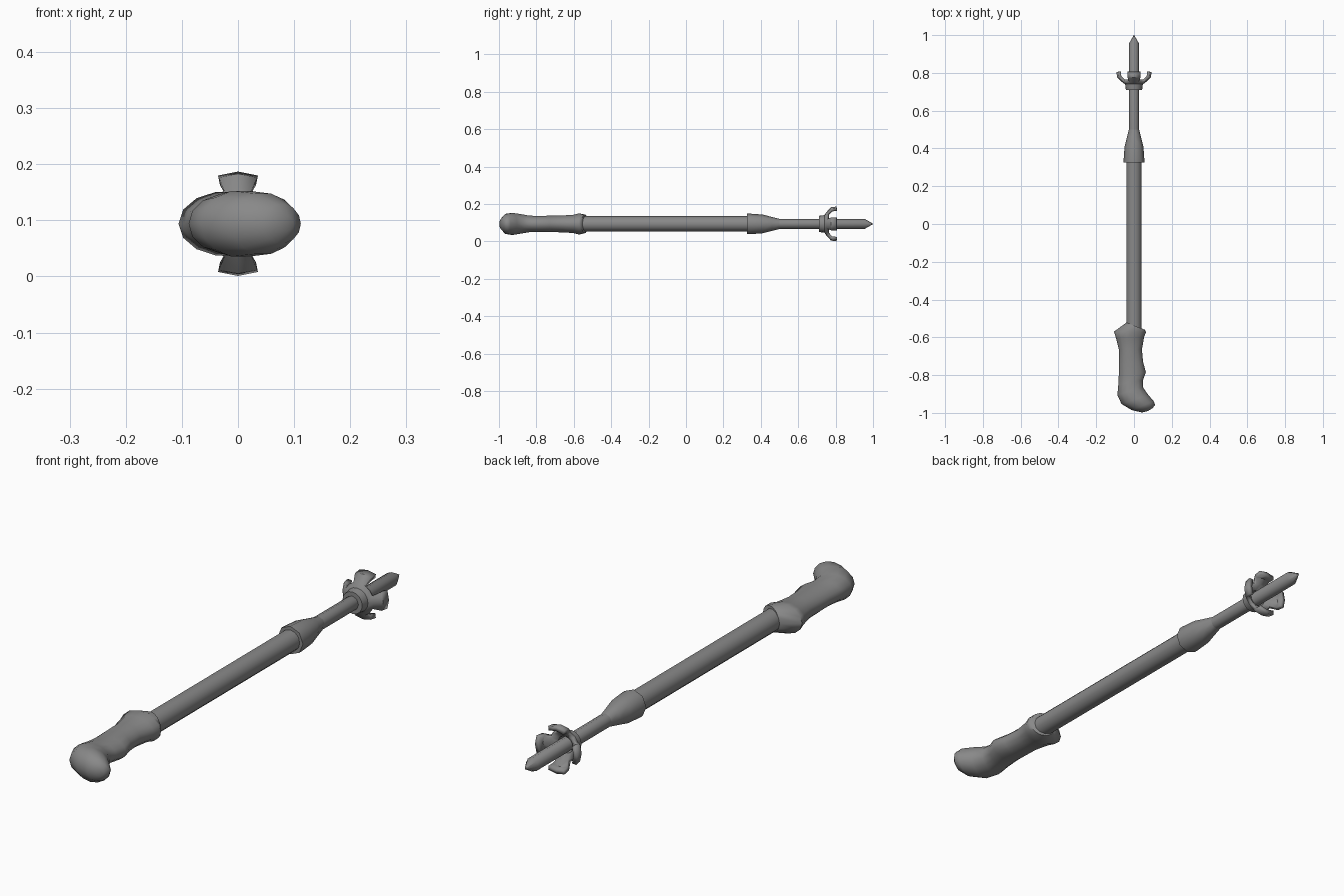
import bpy, bmesh, math
from mathutils import Vector

cube = bpy.data.objects.get("Cube")
if cube:
    bpy.data.objects.remove(cube)

ZC = 0.094  # height of the long axis

grey = bpy.data.materials.new("mid grey")
grey.use_nodes = True
COLOUR = (0.25, 0.25, 0.25, 1)
grey.diffuse_color = COLOUR
grey.node_tree.nodes["Principled BSDF"].inputs["Base Color"].default_value = COLOUR


def finish(name, bm, angle=40):
    bmesh.ops.recalc_face_normals(bm, faces=bm.faces)
    mesh = bpy.data.meshes.new(name)
    bm.to_mesh(mesh)
    bm.free()
    mesh.materials.append(grey)
    ob = bpy.data.objects.new(name, mesh)
    bpy.context.collection.objects.link(ob)
    bpy.ops.object.select_all(action='DESELECT')
    ob.select_set(True)
    bpy.context.view_layer.objects.active = ob
    bpy.ops.object.shade_smooth_by_angle(angle=math.radians(angle))
    return ob


def loft(name, sections, sides, angle=40):
    """Skin elliptical sections: (left x, left y, right x, right y, half height)."""
    bm = bmesh.new()
    rings = []
    for xl, yl, xr, yr, h in sections:
        mid = Vector(((xl + xr) / 2, (yl + yr) / 2, ZC))
        half = Vector(((xr - xl) / 2, (yr - yl) / 2, 0))
        ring = []
        for i in range(sides):
            a = math.tau * i / sides
            ring.append(bm.verts.new(mid + half * math.cos(a) + Vector((0, 0, h * math.sin(a)))))
        rings.append(ring)
    for a, b in zip(rings, rings[1:]):
        for i in range(sides):
            j = (i + 1) % sides
            bm.faces.new((a[i], a[j], b[j], b[i]))
    bm.faces.new(rings[0])
    bm.faces.new(rings[-1])
    bmesh.ops.remove_doubles(bm, verts=bm.verts, dist=0.0002)
    return finish(name, bm, angle)


def lathe(name, profile, sides, angle=40):
    """Round part along y from (y, radius) pairs."""
    return loft(name, [(-r, y, r, y, r) for y, r in profile], sides, angle)


# Straight parts along the axis
lathe("shaft", [(-0.62, 0.041), (0.34, 0.041)], 12)
lathe("shaft_collar", [(0.325, 0.055), (0.34, 0.055), (0.41, 0.05), (0.46, 0.037), (0.50, 0.027)], 8, 50)
lathe("spike", [(0.45, 0.027), (0.955, 0.027), (1.0, 0.001)], 8, 46)

# Curved grip with a flared rim and a hooked knob
loft("handle", [
    (-0.04, -0.522, 0.058, -0.560, 0.050),
    (-0.106, -0.570, 0.064, -0.572, 0.058),
    (-0.095, -0.605, 0.053, -0.600, 0.050),
    (-0.080, -0.665, 0.042, -0.665, 0.046),
    (-0.080, -0.730, 0.048, -0.730, 0.045),
    (-0.080, -0.790, 0.063, -0.785, 0.044),
    (-0.083, -0.850, 0.048, -0.825, 0.045),
    (-0.088, -0.905, 0.048, -0.865, 0.053),
    (-0.066, -0.953, 0.074, -0.903, 0.060),
    (-0.012, -0.985, 0.104, -0.938, 0.055),
    (0.042, -0.998, 0.112, -0.957, 0.035),
    (0.074, -0.990, 0.099, -0.975, 0.012),
], 14, 60)

# Crown: a cup whose rim splits into four prongs
PROFILE = [(0.71, 0.043), (0.74, 0.047), (0.752, 0.064), (0.775, 0.089), (0.805, 0.093)]
SEG = 16
bm = bmesh.new()
rings = []
for y, r in PROFILE:
    ring = []
    for i in range(SEG):
        a = math.tau * i / SEG
        ring.append(bm.verts.new((r * math.cos(a), y, ZC + r * math.sin(a))))
    rings.append(ring)
for k in range(len(PROFILE) - 1):
    for i in range(SEG):
        # above the cup, keep only the two columns beside each prong centre
        if k < 2 or i % 4 in (0, 3):
            j = (i + 1) % SEG
            bm.faces.new((rings[k][i], rings[k][j], rings[k + 1][j], rings[k + 1][i]))
bm.faces.new(rings[0])
loose = [v for v in bm.verts if not v.link_faces]
bmesh.ops.delete(bm, geom=loose, context='VERTS')
crown = finish("prong_crown", bm, 35)
shell = crown.modifiers.new("thickness", 'SOLIDIFY')
shell.thickness = 0.017
shell.offset = -1
